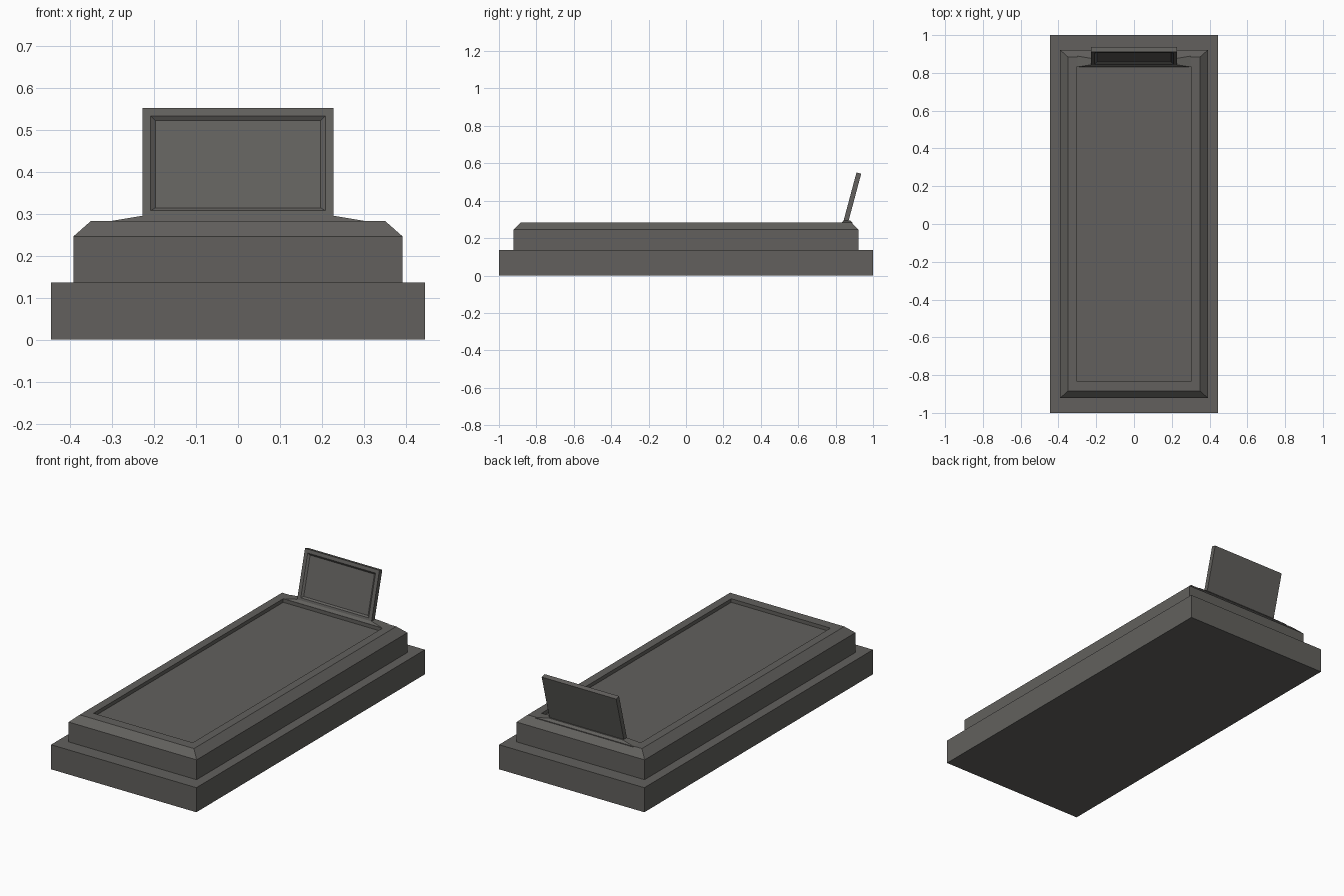
import bpy, bmesh, math

if "Cube" in bpy.data.objects:
    bpy.data.objects.remove(bpy.data.objects["Cube"])

stone = bpy.data.materials.new("dark grey stone")
stone.diffuse_color = (0.122, 0.118, 0.110, 1)
stone.use_nodes = True
stone.node_tree.nodes["Principled BSDF"].inputs["Base Color"].default_value = stone.diffuse_color


def stacked_rects(name, rings, location=(0, 0, 0), tilt=0):
    """Loft a solid through rectangles (half x, half y, z), capped at both ends."""
    bm = bmesh.new()
    loops = [[bm.verts.new((sx * hx, sy * hy, z))
              for sx, sy in ((-1, -1), (1, -1), (1, 1), (-1, 1))]
             for hx, hy, z in rings]
    bm.faces.new(loops[0][::-1])
    bm.faces.new(loops[-1])
    for a, b in zip(loops, loops[1:]):
        for i in range(4):
            j = (i + 1) % 4
            bm.faces.new((a[i], a[j], b[j], b[i]))
    mesh = bpy.data.meshes.new(name)
    bm.to_mesh(mesh)
    bm.free()
    mesh.materials.append(stone)
    ob = bpy.data.objects.new(name, mesh)
    ob.location = location
    ob.rotation_euler.x = tilt
    bpy.context.collection.objects.link(ob)
    return ob


# wide plinth
stacked_rects("plinth", [(0.445, 1.0, 0), (0.445, 1.0, 0.136)])

# chamfered slab with sunken top panel
stacked_rects("slab", [(0.392, 0.922, 0.136), (0.392, 0.922, 0.246),
                       (0.350, 0.885, 0.283), (0.304, 0.830, 0.283),
                       (0.304, 0.830, 0.263)])

# low sloped mount under the plaque
stacked_rects("plaque_mount", [(0.300, 0.029, -0.006), (0.300, 0.029, 0),
                               (0.228, 0.017, 0.012)], (0, 0.860, 0.283))

# plaque leaning back, with recessed front
stacked_rects("plaque", [(0.228, 0.136, -0.013), (0.228, 0.136, 0.013),
                         (0.208, 0.1165, 0.013), (0.197, 0.1075, 0.005)],
              (0, 0.889, 0.4165), math.radians(75))
